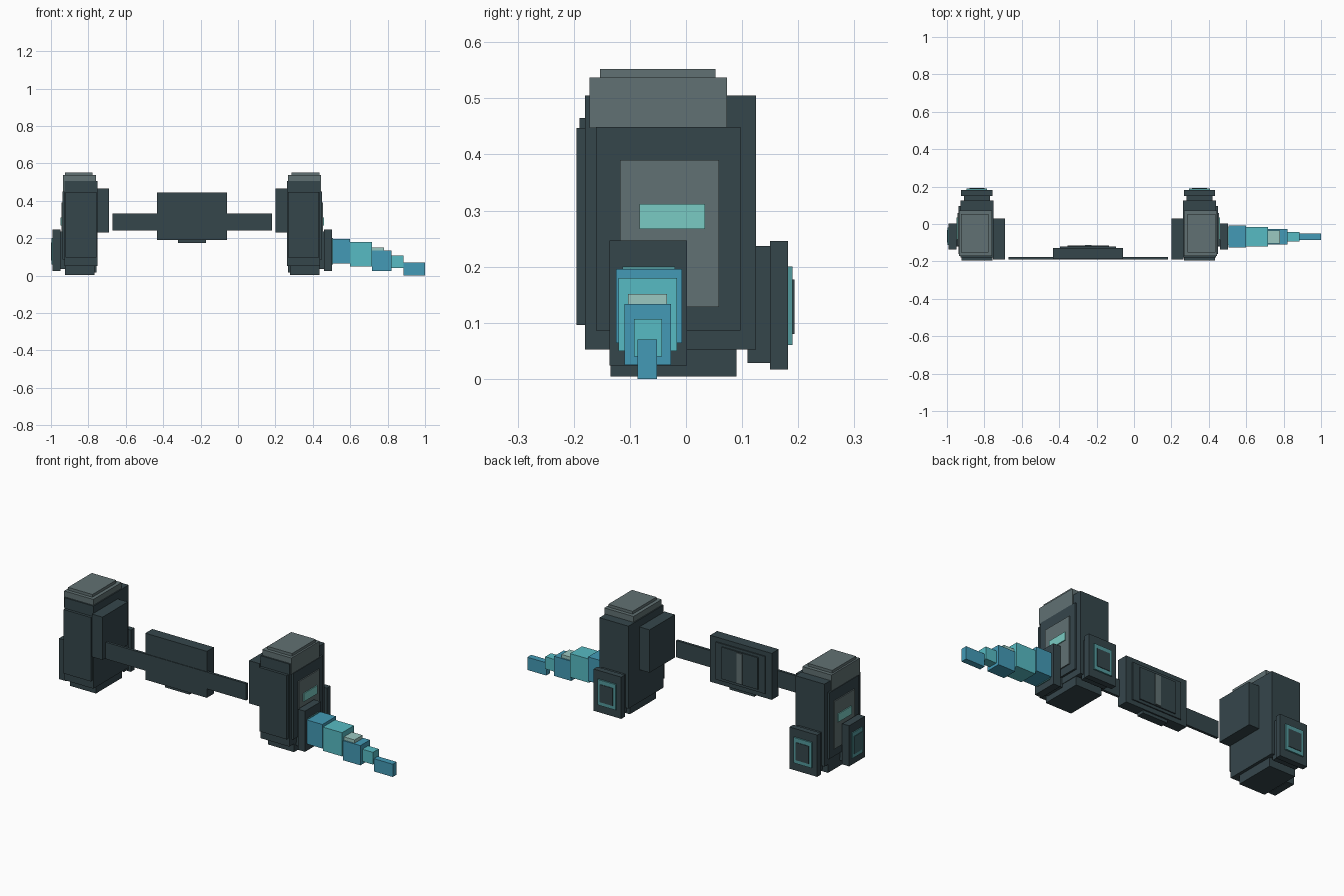
import bpy

# Colours (sRGB 0-255 converted to linear)
def material(name, rgb):
    def lin(c):
        c /= 255
        return c / 12.92 if c <= 0.04045 else ((c + 0.055) / 1.055) ** 2.4
    m = bpy.data.materials.new(name)
    m.diffuse_color = (*[lin(c) for c in rgb], 1)
    return m

DARK = material("dark slate", (53, 70, 75))
GREY = material("mid grey", (97, 113, 115))
BLUE = material("blue", (67, 154, 182))
TEAL = material("teal", (87, 187, 195))
AQUA = material("aqua light", (122, 203, 195))
PALE = material("pale green", (155, 200, 193))
TRIM = material("trim teal", (84, 155, 158))
DEEP = material("deep teal", (62, 100, 104))

CENTRE = -0.245  # mirror plane between the two pods

def box(name, mat, x, y, z):
    """Box from (low, high) ranges on each axis."""
    bpy.ops.mesh.primitive_cube_add(size=1)
    ob = bpy.context.object
    ob.name = name
    ob.location = [(a + b) / 2 for a, b in (x, y, z)]
    ob.scale = [abs(b - a) for a, b in (x, y, z)]
    ob.data.materials.append(mat)
    return ob

def pod(side):
    """One tower; ranges are for the right one, the left is mirrored."""
    tag = "right" if side > 0 else "left"

    def part(name, mat, x, y, z):
        if side < 0:
            x = (2 * CENTRE - x[1], 2 * CENTRE - x[0])
        box(f"{tag}_{name}", mat, x, y, z)

    # Tower shell
    part("tower", DARK, (0.262, 0.438), (-0.18, 0.125), (0.052, 0.505))
    part("front_plate", DARK, (0.267, 0.432), (-0.195, -0.178), (0.096, 0.447))
    part("foot", DARK, (0.278, 0.435), (-0.135, 0.09), (0.004, 0.054))
    part("inner_block", DARK, (0.2, 0.264), (-0.19, 0.03), (0.23, 0.465))
    # Stepped cap
    part("cap", GREY, (0.268, 0.445), (-0.172, 0.073), (0.447, 0.537))
    part("cap_top", GREY, (0.287, 0.435), (-0.153, 0.053), (0.535, 0.552))
    # Outer side plate, panel and light
    part("side_plate", DARK, (0.43, 0.448), (-0.16, 0.097), (0.086, 0.449))
    part("side_panel", GREY, (0.445, 0.454), (-0.118, 0.059), (0.128, 0.39))
    part("side_light", AQUA, (0.45, 0.459), (-0.083, 0.034), (0.267, 0.312))
    # Rear vent
    part("rear_base", DARK, (0.28, 0.42), (0.11, 0.152), (0.028, 0.237))
    part("rear_plate", DARK, (0.266, 0.434), (0.15, 0.182), (0.017, 0.246))
    part("rear_trim", TRIM, (0.295, 0.405), (0.18, 0.19), (0.06, 0.2))
    part("rear_core", DARK, (0.31, 0.39), (0.185, 0.193), (0.08, 0.177))
    # Outer socket
    part("socket_base", DARK, (0.43, 0.462), (-0.12, -0.012), (0.035, 0.237))
    part("socket_plate", DARK, (0.46, 0.502), (-0.136, 0.002), (0.024, 0.247))
    part("socket_trim", TRIM, (0.5, 0.507), (-0.113, -0.02), (0.06, 0.2))
    part("socket_core", DEEP, (0.504, 0.51), (-0.1, -0.033), (0.08, 0.177))

for s in (1, -1):
    pod(s)

# Cross bar and central plate
box("cross_bar", DARK, (-0.672, 0.183), (-0.19, -0.176), (0.241, 0.333))
box("centre_plate", DARK, (-0.432, -0.058), (-0.187, -0.127), (0.19, 0.445))
box("centre_tab", DARK, (-0.32, -0.17), (-0.177, -0.135), (0.174, 0.192))
for name, mat, half, y, z in (
        ("back_panel", DARK, 0.15, -0.121, (0.215, 0.42)),
        ("back_inset", DARK, 0.11, -0.115, (0.23, 0.405)),
        ("back_stripe", GREY, 0.017, -0.111, (0.235, 0.4))):
    box(name, mat, (CENTRE - half, CENTRE + half), (-0.13, y), z)

# Tapering flame on the right socket
FLAME = (
    (BLUE, (0.506, 0.6), (-0.125, -0.007), (0.064, 0.196)),
    (TEAL, (0.6, 0.716), (-0.12, -0.016), (0.05, 0.18)),
    (BLUE, (0.716, 0.82), (-0.11, -0.027), (0.025, 0.133)),
    (PALE, (0.716, 0.78), (-0.103, -0.034), (0.12, 0.151)),
    (TEAL, (0.82, 0.885), (-0.093, -0.043), (0.04, 0.107)),
    (BLUE, (0.885, 1.0), (-0.086, -0.052), (0.0, 0.07)),
)
for i, (mat, x, y, z) in enumerate(FLAME):
    box(f"flame_segment_{i + 1}", mat, x, y, z)
